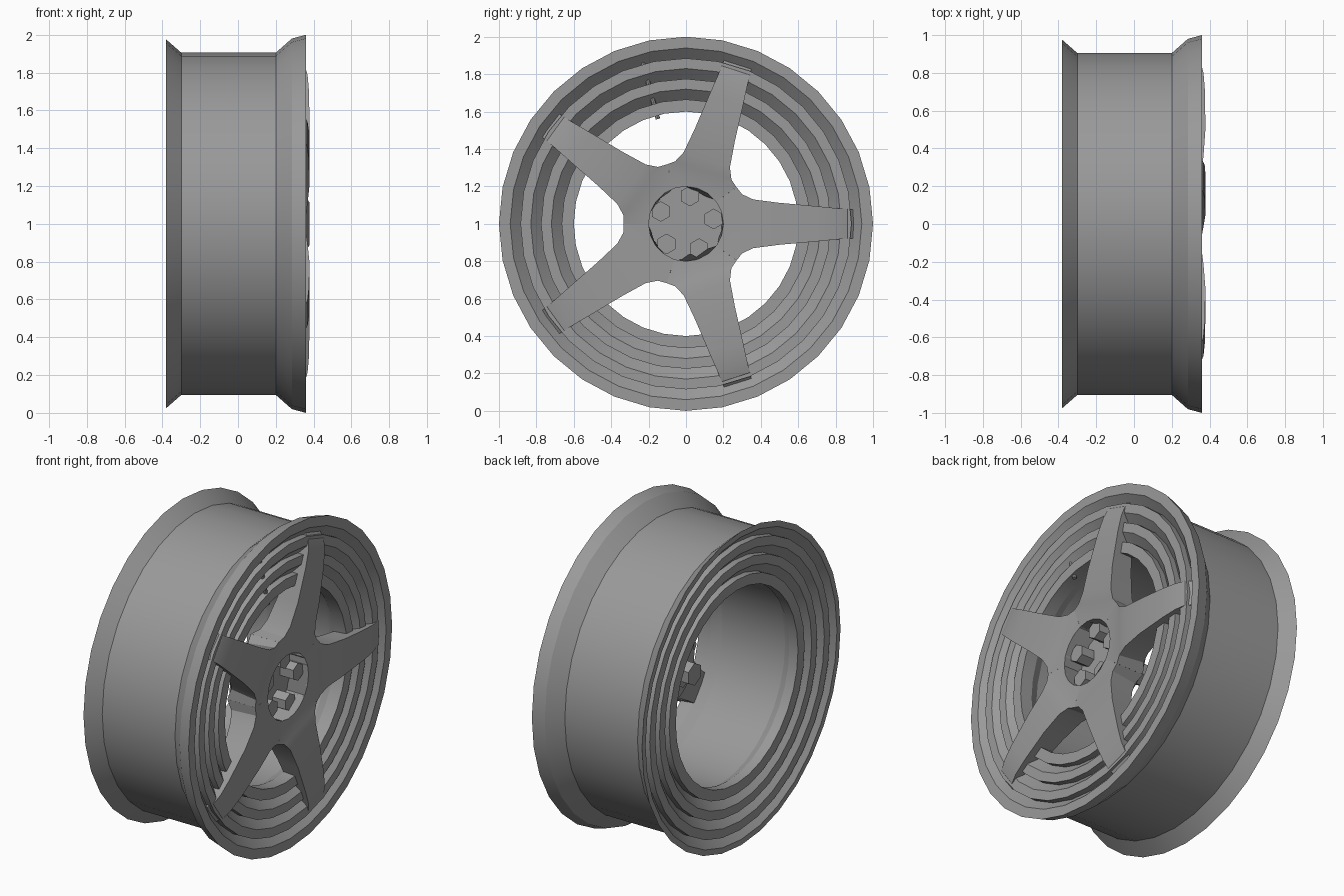
import bpy, bmesh
from math import cos, sin, pi, radians
from mathutils import Vector

if "Cube" in bpy.data.objects:
    bpy.data.objects.remove(bpy.data.objects["Cube"])

AXLE_Z = 1.0

# Dark alloy grey
ALLOY = bpy.data.materials.new("alloy_grey")
ALLOY.diffuse_color = (.32, .32, .32, 1)
ALLOY.use_nodes = True
ALLOY.node_tree.nodes["Principled BSDF"].inputs["Base Color"].default_value = ALLOY.diffuse_color


def pos(x, r, a):
    """Wheel coordinates: x along the axle, radius r, angle a."""
    return (x, r * cos(a), AXLE_Z + r * sin(a))


def finish(name, bm, angle=24):
    bmesh.ops.remove_doubles(bm, verts=bm.verts, dist=1e-5)
    bmesh.ops.recalc_face_normals(bm, faces=bm.faces)
    mesh = bpy.data.meshes.new(name)
    bm.to_mesh(mesh)
    bm.free()
    mesh.materials.append(ALLOY)
    mesh.shade_smooth()
    mesh.set_sharp_from_angle(angle=radians(angle))
    ob = bpy.data.objects.new(name, mesh)
    bpy.context.collection.objects.link(ob)
    return ob


def lathe(name, profile, n=32, closed=True):
    """Spin (x, r) points round the axle."""
    bm = bmesh.new()
    rings = [[bm.verts.new(pos(x, r, 2 * pi * i / n)) for i in range(n)]
             for x, r in profile]
    pairs = list(zip(rings, rings[1:]))
    if closed:
        pairs.append((rings[-1], rings[0]))
    else:
        bm.faces.new(rings[0])
        bm.faces.new(rings[-1])
    for a, b in pairs:
        for i in range(n):
            j = (i + 1) % n
            bm.faces.new((a[i], a[j], b[j], b[i]))
    return finish(name, bm)


def ridges(x0, r0, side):
    """Four concentric ridges stepping in from the lip to the opening."""
    pts = []
    for k, (ro, ri) in enumerate([(r0, .94), (.885, .83), (.775, .72), (.665, .60)]):
        x = x0 - side * .01 * k
        pts += [(x, ro), (x, ri)]
        if k < 3:
            pts.append((x - side * .05, ri - .055))
    return pts


# Rim: outer barrel with flanges, ridged faces and inner barrel
front = ridges(.36, 1.0, 1)
back = ridges(-.38, .975, -1)
outer = [(-.30, .905), (.20, .905), (.285, .98)]
inner = [(.25, .60), (.19, .63), (-.24, .63), (-.29, .60)]
lathe("rim", outer + front + inner + back[::-1])

# Hub: recessed front cup and rear mounting pad
lathe("hub", [(.22, .20), (.345, .20), (.345, .215), (.20, .28), (.16, .29),
              (.11, .24), (.11, .18)], closed=False)

# Spokes: stations along the radius as (r, half width, front x, back x)
STATIONS = [(.20, 0, .345, .16), (.27, .196, .352, .16), (.30, .158, .360, .18),
            (.36, .130, .368, .20), (.50, .112, .378, .23), (.70, .094, .376, .26),
            (.80, .084, .368, .265), (.86, .079, .352, .265), (.93, .075, .290, .265)]
US = [-1, -.5, 0, .5, 1]


def spoke(name, ang):
    bm = bmesh.new()
    loops = []
    for k, (r, w, xf, xb) in enumerate(STATIONS):
        loop = []
        for x, us, s in ((xf, US, 1), (xb, US[::-1], 1 if k < 2 else .88)):
            for u in us:
                if k == 0:   # inner end follows the hub circle
                    p, q = r * cos(u * pi / 5), r * sin(u * pi / 5)
                else:
                    p, q = r, u * w * s
                loop.append(bm.verts.new((x, p * cos(ang) - q * sin(ang),
                                          AXLE_Z + p * sin(ang) + q * cos(ang))))
        loops.append(loop)
    n = len(loops[0])
    for a, b in zip(loops, loops[1:]):
        for i in range(n):
            bm.faces.new((a[i], a[(i + 1) % n], b[(i + 1) % n], b[i]))
    bm.faces.new(loops[0])
    bm.faces.new(loops[-1])
    finish(name, bm)


def prism(name, start, end, radius, n):
    """Straight n-sided rod between two points."""
    a, b = Vector(start), Vector(end)
    bm = bmesh.new()
    bmesh.ops.create_cone(bm, cap_ends=True, segments=n, radius1=radius,
                          radius2=radius, depth=(b - a).length)
    bm.transform((b - a).to_track_quat('Z', 'Y').to_matrix().to_4x4())
    bmesh.ops.translate(bm, verts=bm.verts, vec=(a + b) / 2)
    finish(name, bm)


for i in range(5):
    ang = 2 * pi * i / 5
    spoke(f"spoke_{i + 1}", ang)
    # Wheel bolts sit in the recess against its wall
    b = ang + radians(10)
    prism(f"wheel_bolt_{i + 1}", pos(.09, .15, b), pos(.31, .15, b), .055, 6)

# Centre stub at the back of the hub
prism("axle_stub", pos(-.06, 0, 0), pos(.15, 0, 0), .07, 6)

# Valve stem crossing the ridges
v = radians(105)
prism("valve_stem", pos(.31, .58, v), pos(.31, .90, v), .012, 8)
